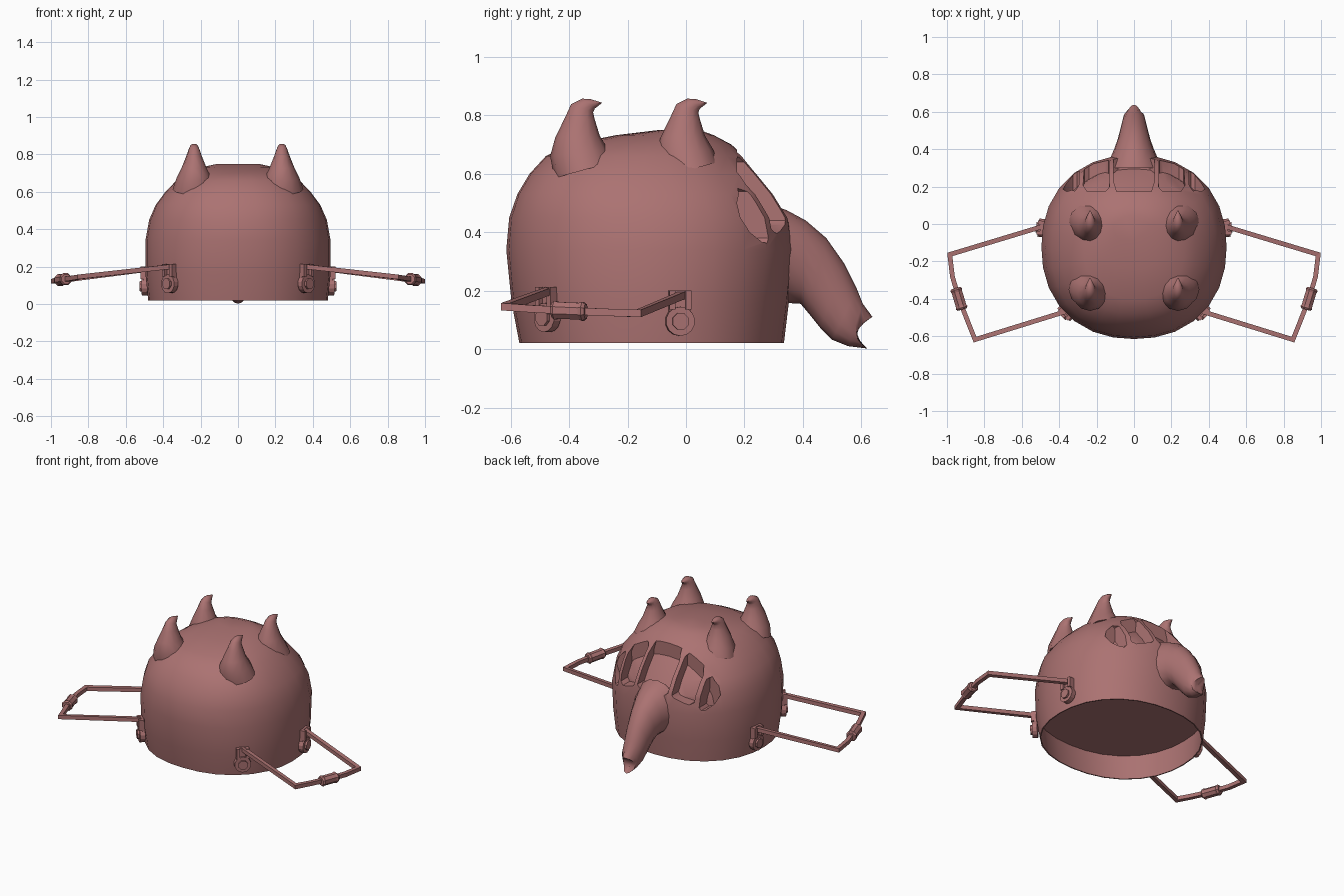
import bpy, bmesh, math
from mathutils import Vector, Matrix

old = bpy.data.objects.get("Cube")
if old:
    bpy.data.objects.remove(old, do_unlink=True)

clay = bpy.data.materials.new("dusty_rose")
clay.use_nodes = True
COLOUR = (0.41, 0.17, 0.168, 1)
clay.diffuse_color = COLOUR
clay.node_tree.nodes["Principled BSDF"].inputs["Base Color"].default_value = COLOUR


def finish(name, bm, mirror=False):
    bmesh.ops.recalc_face_normals(bm, faces=bm.faces)
    mesh = bpy.data.meshes.new(name)
    bm.to_mesh(mesh)
    bm.free()
    mesh.materials.append(clay)
    obj = bpy.data.objects.new(name, mesh)
    bpy.context.collection.objects.link(obj)
    if mirror:
        obj.modifiers.new("mirror", 'MIRROR').use_mirror_merge = False
    return obj


def smooth(obj, degrees=40):
    bpy.ops.object.select_all(action='DESELECT')
    obj.select_set(True)
    bpy.context.view_layer.objects.active = obj
    bpy.ops.object.shade_smooth_by_angle(angle=math.radians(degrees))


def loft(bm, rings):
    """Skin a list of equal rings and cap both ends."""
    rows = [[bm.verts.new(p) for p in ring] for ring in rings]
    n = len(rows[0])
    for a, b in zip(rows, rows[1:]):
        for i in range(n):
            j = (i + 1) % n
            bm.faces.new((a[i], a[j], b[j], b[i]))
    bm.faces.new(rows[0])
    bm.faces.new(rows[-1])
    return bm


def level_ring(z, front, back, rx, n=28):
    """Flat ring, slightly squarer than an ellipse, more so near the crown."""
    cy, ry = (front + back) / 2, (back - front) / 2
    power = 2.2 if z < 0.5 else 2.35
    ring = []
    for i in range(n):
        s, c = math.sin(math.tau * i / n), math.cos(math.tau * i / n)
        k = (abs(s) ** power + abs(c) ** power) ** (-1 / power)
        ring.append((rx * s * k, cy + ry * c * k, z))
    return ring


def pair_ring(uy, uz, ly, lz, w, x=0, notch=0, n=16):
    """Ring spanning two outline points in the side plane."""
    ring = []
    for i in range(n):
        s, c = math.sin(math.tau * i / n), math.cos(math.tau * i / n)
        ring.append((x + w * s, (uy + ly) / 2 + (uy - ly) / 2 * c - notch * s * s,
                     (uz + lz) / 2 + (uz - lz) / 2 * c))
    return ring


def cut(target, cutter):
    mod = target.modifiers.new("cut", 'BOOLEAN')
    mod.object, mod.operation, mod.solver = cutter, 'DIFFERENCE', 'EXACT'
    bpy.context.view_layer.update()
    dg = bpy.context.evaluated_depsgraph_get()
    mesh = bpy.data.meshes.new_from_object(target.evaluated_get(dg))
    target.modifiers.clear()
    target.data = mesh


# Domed shell with a shallow hollow underneath
outer = [(0.02, -0.57, 0.335, 0.48), (0.16, -0.597, 0.352, 0.495),
         (0.34, -0.615, 0.37, 0.495), (0.45, -0.605, 0.355, 0.475),
         (0.53, -0.577, 0.305, 0.44), (0.60, -0.535, 0.25, 0.388),
         (0.66, -0.48, 0.20, 0.33), (0.70, -0.40, 0.155, 0.27),
         (0.732, -0.24, 0.095, 0.19), (0.75, -0.09, 0.045, 0.11)]
hollow = [level_ring(0.19, -0.59, 0.345, 0.488), level_ring(0.02, -0.563, 0.328, 0.473)]
shell = finish("shell", loft(bmesh.new(), hollow + [level_ring(*r) for r in outer]))

# Inner core sets the floor depth of the back slots
D = 0.055
core = finish("slot_core", loft(bmesh.new(), [
    level_ring(z - D * 0.5, f + D, b - D, max(rx - D, 0.02)) for z, f, b, rx in outer]))

# Five upright slots that together form one arched window across the back
middle = [(-0.085, 0.43), (0.085, 0.43), (0.11, 0.45), (0.11, 0.61),
          (0.09, 0.685), (-0.09, 0.685), (-0.11, 0.61), (-0.11, 0.45)]
inner = [(0.15, 0.425), (0.24, 0.395), (0.265, 0.41), (0.272, 0.56),
         (0.25, 0.61), (0.15, 0.66), (0.132, 0.64), (0.135, 0.44)]
side = [(0.305, 0.363), (0.325, 0.365), (0.36, 0.40), (0.38, 0.45),
        (0.36, 0.50), (0.315, 0.55), (0.295, 0.54), (0.292, 0.38)]
outlines = [middle]
for s in (-1, 1):
    outlines += [[(s * x, z) for x, z in shape] for shape in (inner, side)]
for outline in outlines:
    slot = finish("slot_cutter", loft(bmesh.new(), [
        [(x, y, z) for x, z in outline] for y in (0.174, 0.6)]))
    cut(slot, core)
    cut(shell, slot)
    bpy.data.objects.remove(slot, do_unlink=True)
bpy.data.objects.remove(core, do_unlink=True)
smooth(shell, 35)

# Drooping trunk with a notched mouth
trunk = [(0.30, 0.49, 0.29, 0.15, 0.155), (0.345, 0.475, 0.345, 0.158, 0.13),
         (0.41, 0.44, 0.392, 0.155, 0.106), (0.48, 0.38, 0.42, 0.122, 0.088),
         (0.54, 0.295, 0.46, 0.072, 0.075), (0.585, 0.205, 0.50, 0.032, 0.064),
         (0.605, 0.155, 0.555, 0.01, 0.055)]
rings = [pair_ring(*r) for r in trunk]
rings += [pair_ring(0.638, 0.11, 0.62, 0.002, 0.042, notch=0.045),
          pair_ring(0.59, 0.08, 0.585, 0.035, 0.02)]
smooth(finish("trunk", loft(bmesh.new(), rings)), 50)

# Hooked horns, front pair and back pair
horn = [(-0.45, 0.585, -0.25, 0.64, 0.115), (-0.465, 0.66, -0.268, 0.685, 0.094),
        (-0.447, 0.725, -0.295, 0.73, 0.067), (-0.415, 0.79, -0.312, 0.785, 0.043),
        (-0.393, 0.838, -0.318, 0.81, 0.03), (-0.355, 0.857, -0.312, 0.823, 0.023),
        (-0.325, 0.855, -0.303, 0.83, 0.015), (-0.288, 0.843, -0.29, 0.84, 0.003)]
for name, dy in (("front_horns", 0), ("back_horns", 0.36)):
    bm = loft(bmesh.new(), [pair_ring(a + dy, b, c + dy, d, w, x=0.235, n=12)
                            for a, b, c, d, w in horn])
    smooth(finish(name, bm, mirror=True), 60)


# Hinge brackets: plate, cheeks, round boss and nut
def bracket(name, x, y, normal, dz):
    n = Vector(normal).normalized()
    t = Vector((0, 0, 1)).cross(n)
    frame = Matrix.Translation((x, y, dz)) @ Matrix(
        ((t.x, n.x, 0), (t.y, n.y, 0), (0, 0, 1))).to_4x4()
    bm = bmesh.new()

    def block(t0, t1, z0, z1, depth):
        loft(bm, [[frame @ Vector((u, d, z)) for u, z in
                   ((t0, z0), (t1, z0), (t1, z1), (t0, z1))] for d in (-0.005, depth)])

    def disc(radius, depth, sides, z=0.095):
        turns = [math.tau * (i + 0.5) / sides for i in range(sides)]
        loft(bm, [[frame @ Vector((radius * math.cos(a), d, z + radius * math.sin(a)))
                   for a in turns] for d in (-0.005, depth)])

    block(-0.038, 0.038, 0.09, 0.2, 0.014)
    block(-0.038, -0.018, 0.135, 0.2, 0.032)
    block(0.018, 0.038, 0.135, 0.2, 0.032)
    disc(0.05, 0.026, 14)
    disc(0.03, 0.038, 8)
    finish(name, bm, mirror=True)


bracket("back_brackets", 0.486, -0.022, (1, 0.12, 0), 0)
bracket("front_brackets", 0.358, -0.468, (0.71, -0.71, 0), 0.013)

# Side handles: mitred square rod
path = [Vector(p) for p in ((0.485, -0.012, 0.185), (0.985, -0.163, 0.122),
                            (0.971, -0.28, 0.126), (0.936, -0.40, 0.131),
                            (0.885, -0.53, 0.138), (0.85, -0.618, 0.145),
                            (0.362, -0.467, 0.2))]
R = 0.0125
rings = []
for i, p in enumerate(path):
    a = (p - path[max(i - 1, 0)]).normalized()
    b = (path[min(i + 1, len(path) - 1)] - p).normalized()
    tangent = (a + b).normalized()
    across = tangent.cross(Vector((0, 0, 1))).normalized()
    across *= R / max(tangent.dot(b if b.length else a), 0.5)
    up = Vector((0, 0, R))
    rings.append([p + across + up, p - across + up, p - across - up, p + across - up])
finish("handle_rods", loft(bmesh.new(), rings), mirror=True)

# Chunky grips with flared collars
axis = Vector((-0.29, -0.957, 0.04)).normalized()
across = axis.cross(Vector((0, 0, 1))).normalized()
rings = []
for d, r in ((-0.06, 0.027), (-0.05, 0.035), (-0.038, 0.031),
             (0.038, 0.031), (0.05, 0.035), (0.06, 0.027)):
    rings.append([path[3] + axis * d + across * r * math.cos(math.tau * (i + 0.5) / 8)
                  + Vector((0, 0, r * math.sin(math.tau * (i + 0.5) / 8))) for i in range(8)])
finish("handle_grips", loft(bmesh.new(), rings), mirror=True)
